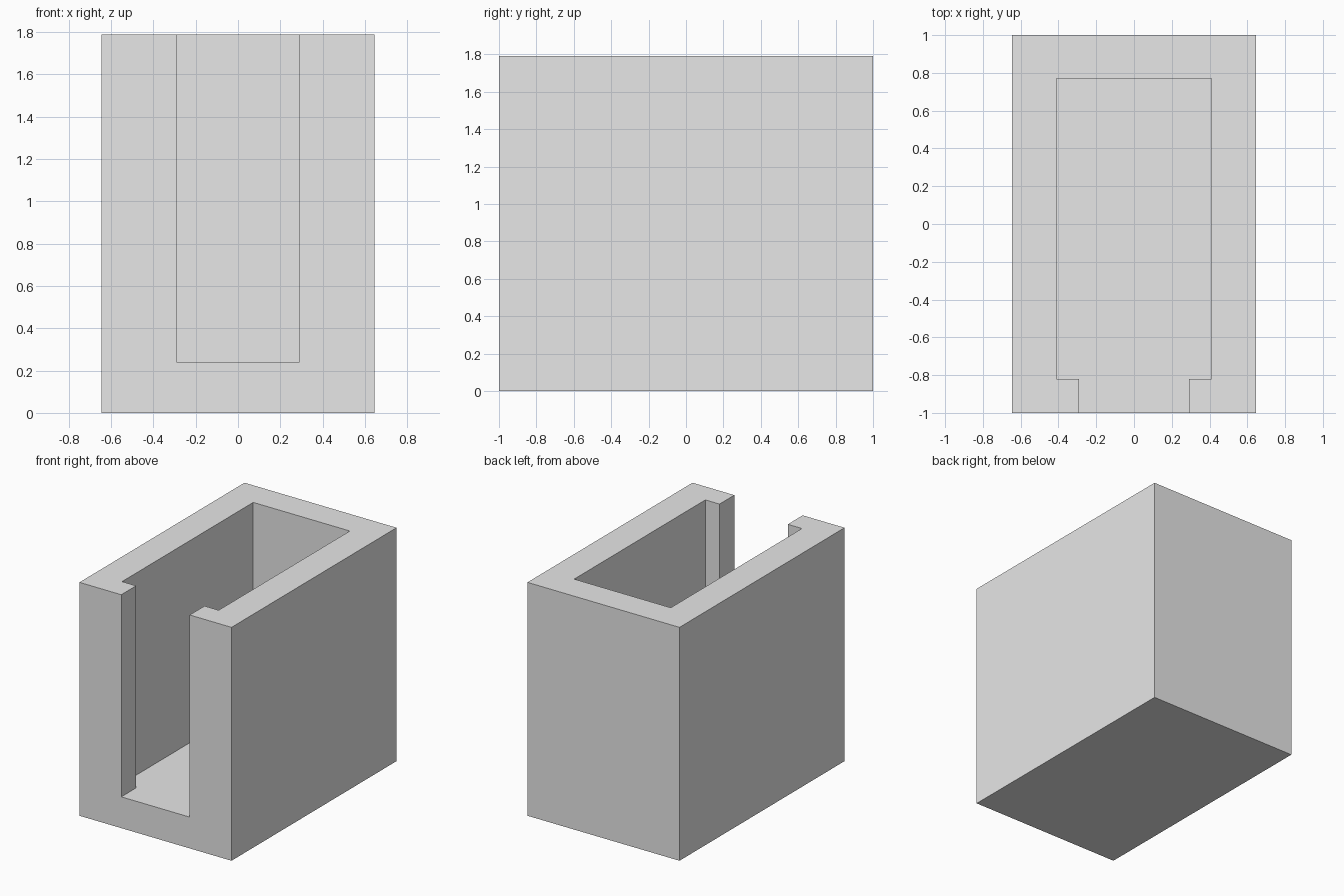
import bpy
import bmesh

if "Cube" in bpy.data.objects:
    bpy.data.objects.remove(bpy.data.objects["Cube"], do_unlink=True)

HALF_W, HALF_D, HEIGHT = 0.645, 1.0, 1.79
FLOOR = 0.24


def prism(name, outline, z0, z1):
    """Extrude a counter-clockwise outline from z0 up to z1."""
    bm = bmesh.new()
    base = bm.faces.new([bm.verts.new((x, y, z0)) for x, y in outline])
    top = bmesh.ops.extrude_face_region(bm, geom=[base])["geom"]
    verts = [v for v in top if isinstance(v, bmesh.types.BMVert)]
    bmesh.ops.translate(bm, vec=(0, 0, z1 - z0), verts=verts)
    bmesh.ops.recalc_face_normals(bm, faces=bm.faces)
    mesh = bpy.data.meshes.new(name)
    bm.to_mesh(mesh)
    bm.free()
    obj = bpy.data.objects.new(name, mesh)
    bpy.context.collection.objects.link(obj)
    return obj


def mirrored(half):
    """Complete a right-hand half outline across x = 0."""
    return half + [(-x, y) for x, y in reversed(half)]


# Plain grey material
grey = bpy.data.materials.new("plain_grey")
grey.use_nodes = True
grey.diffuse_color = (0.8, 0.8, 0.8, 1)
grey.node_tree.nodes["Principled BSDF"].inputs["Base Color"].default_value = (0.8, 0.8, 0.8, 1)

# Solid outer block
holder = prism("open_front_holder",
               mirrored([(HALF_W, -HALF_D), (HALF_W, HALF_D)]), 0, HEIGHT)
holder.data.materials.append(grey)

# Pocket with a narrower slot through the front wall, open at the top
pocket = prism("pocket_cutter",
               mirrored([(0.29, -1.2), (0.29, -0.82), (0.41, -0.82), (0.41, 0.77)]),
               FLOOR, HEIGHT + 0.2)
pocket.data.materials.append(grey)
pocket.hide_render = True

# Cut the pocket and discard the cutter
cut = holder.modifiers.new("pocket", "BOOLEAN")
cut.operation = "DIFFERENCE"
cut.solver = "EXACT"
cut.object = pocket
bpy.context.view_layer.objects.active = holder
bpy.ops.object.modifier_apply(modifier=cut.name)
bpy.data.objects.remove(pocket, do_unlink=True)
